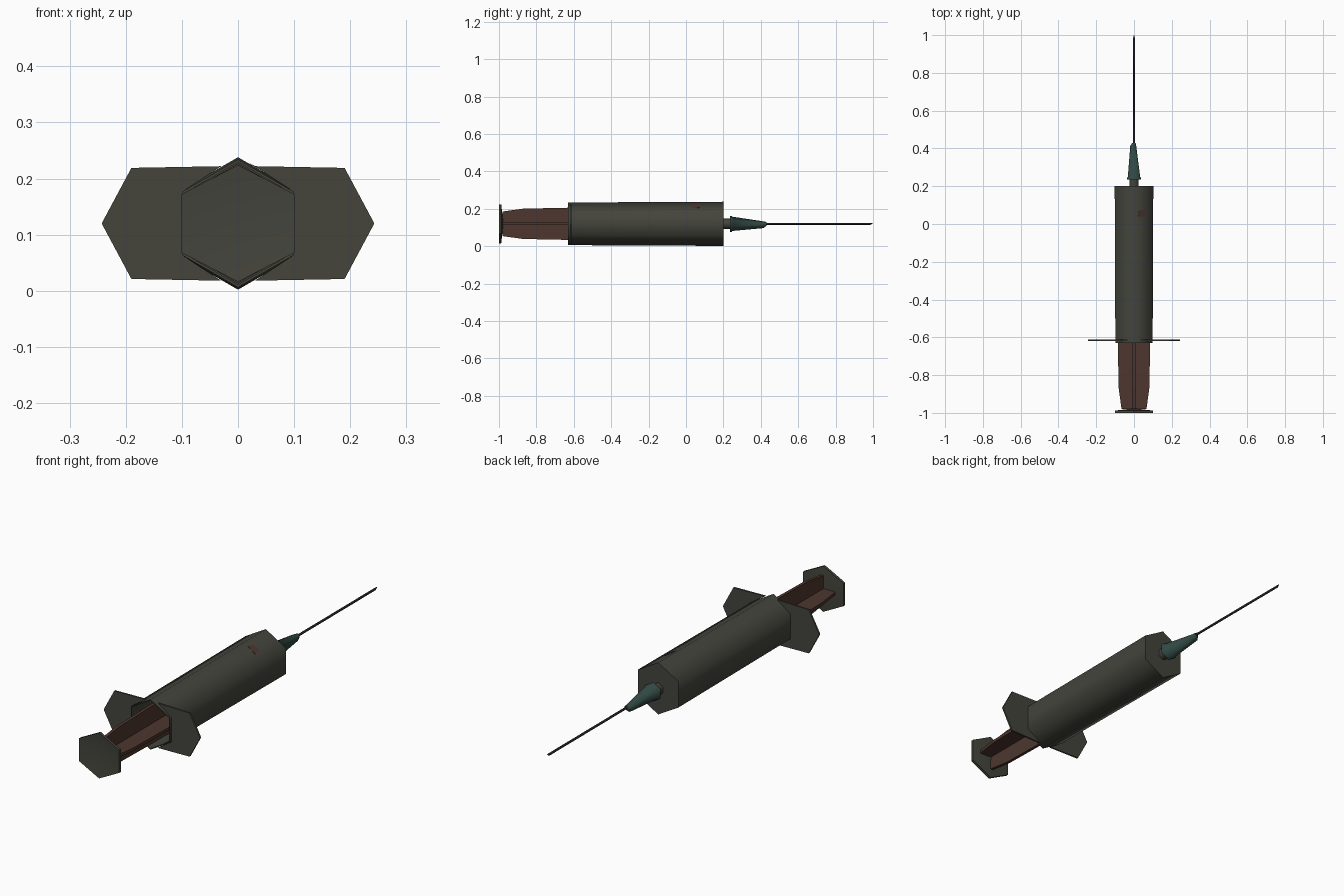
import bpy, bmesh, math

if "Cube" in bpy.data.objects:
    bpy.data.objects.remove(bpy.data.objects["Cube"])

Z0 = 0.12  # height of the long axis


def material(name, rgb):
    m = bpy.data.materials.new(name)
    m.diffuse_color = (*rgb, 1)
    m.use_nodes = True
    m.node_tree.nodes["Principled BSDF"].inputs["Base Color"].default_value = m.diffuse_color
    return m


GREY = material("smoky_grey", (0.058, 0.058, 0.046))
BROWN = material("red_brown", (0.075, 0.037, 0.028))
TEAL = material("dark_teal", (0.030, 0.065, 0.057))
STEEL = material("dark_steel", (0.018, 0.018, 0.019))


def finish(name, bm, mat, angle=None):
    bmesh.ops.remove_doubles(bm, verts=bm.verts, dist=1e-6)
    bmesh.ops.recalc_face_normals(bm, faces=bm.faces)
    me = bpy.data.meshes.new(name)
    bm.to_mesh(me)
    bm.free()
    me.materials.append(mat)
    ob = bpy.data.objects.new(name, me)
    bpy.context.collection.objects.link(ob)
    if angle:
        bpy.ops.object.select_all(action='DESELECT')
        ob.select_set(True)
        bpy.context.view_layer.objects.active = ob
        bpy.ops.object.shade_smooth_by_angle(angle=math.radians(angle))
    return ob


def lathe(name, profile, mat, sides=6, sx=1.0, angle=None):
    """Turn (radius, y, optional x and z shift) rings about the y axis."""
    bm = bmesh.new()
    rings = []
    for r, y, *shift in profile:
        dx, dz = shift or (0, 0)
        if r == 0:
            rings.append([bm.verts.new((dx, y, Z0 + dz))] * sides)
        else:
            a = [math.pi / 2 + 2 * math.pi * k / sides for k in range(sides)]
            rings.append([bm.verts.new((dx + sx * r * math.cos(t), y, Z0 + dz + r * math.sin(t))) for t in a])
    for p, q in zip(rings, rings[1:]):
        for k in range(sides):
            j = (k + 1) % sides
            quad = list(dict.fromkeys((p[k], p[j], q[j], q[k])))
            bm.faces.new(quad)
    return finish(name, bm, mat, angle)


def plate(name, pts, depth, mat):
    """Extrude a closed outline of 3D points by the vector depth."""
    bm = bmesh.new()
    f = bm.faces.new([bm.verts.new(p) for p in pts])
    new = bmesh.ops.extrude_face_region(bm, geom=[f])["geom"]
    bmesh.ops.translate(bm, vec=depth, verts=[v for v in new if isinstance(v, bmesh.types.BMVert)])
    return finish(name, bm, mat)


# Hollow six-sided barrel, open at the plunger end
lathe("barrel", [(0, 0.20), (0.118, 0.20), (0.114, -0.63), (0.109, -0.63), (0.113, 0.19), (0, 0.19)],
      GREY, angle=65)

# Finger flange: a wing on each side of the barrel
wing = [(0.03, 0.102), (0.19, 0.099), (0.243, 0), (0.19, -0.099), (0.03, -0.102), (0.097, -0.058), (0.097, 0.058)]
for side, s in (("left", -1), ("right", 1)):
    plate("finger_flange_" + side, [(s * x, -0.62, Z0 + z) for x, z in wing], (0, 0.008, 0), GREY)

# Plunger: two crossed ribs that narrow towards the thumb rest
half = [(0.066, -0.98), (0.081, -0.87), (0.086, -0.63), (0.09, 0.03)]
outline = half + [(-w, y) for w, y in reversed(half)]
T = 0.014
plate("plunger_rib_flat", [(w, y, Z0 - T / 2) for w, y in outline], (0, 0, T), BROWN)
plate("plunger_rib_upright", [(-T / 2, y, Z0 + w) for w, y in outline], (T, 0, 0), BROWN)
lathe("plunger_stopper", [(0, 0.03), (0.107, 0.03), (0.107, 0.08), (0, 0.08)], BROWN)

# Stopper showing through the upper barrel face
u = (math.cos(math.radians(30)), -math.sin(math.radians(30)))
top = lambda d, y: (u[0] * d, y, Z0 + 0.1185 + u[1] * d)
plate("stopper_patch", [top(0.025, 0.04), top(0.07, 0.035), top(0.065, 0.075), top(0.03, 0.07)],
      (0.0005, 0, 0.0008), BROWN)

# Dished six-sided thumb rest
lathe("thumb_rest", [(0, -0.988), (0.104, -1.0), (0.104, -0.988), (0, -0.976)], GREY, sx=1.12, angle=40)

# Nozzle, needle hub and needle
lathe("nozzle", [(0, 0.19), (0.028, 0.19), (0.028, 0.25), (0, 0.25)], GREY, angle=65)
lathe("needle_hub", [(0, 0.235), (0.043, 0.235), (0.043, 0.245), (0.038, 0.248),
                     (0.018, 0.415, -0.004, -0.005), (0.01, 0.43), (0, 0.43)], TEAL, angle=65)
lathe("needle", [(0, 0.42), (0.0055, 0.42), (0.0055, 0.985), (0.001, 1.0, 0, 0.004), (0, 1.0, 0, 0.004)],
      STEEL, angle=65)
